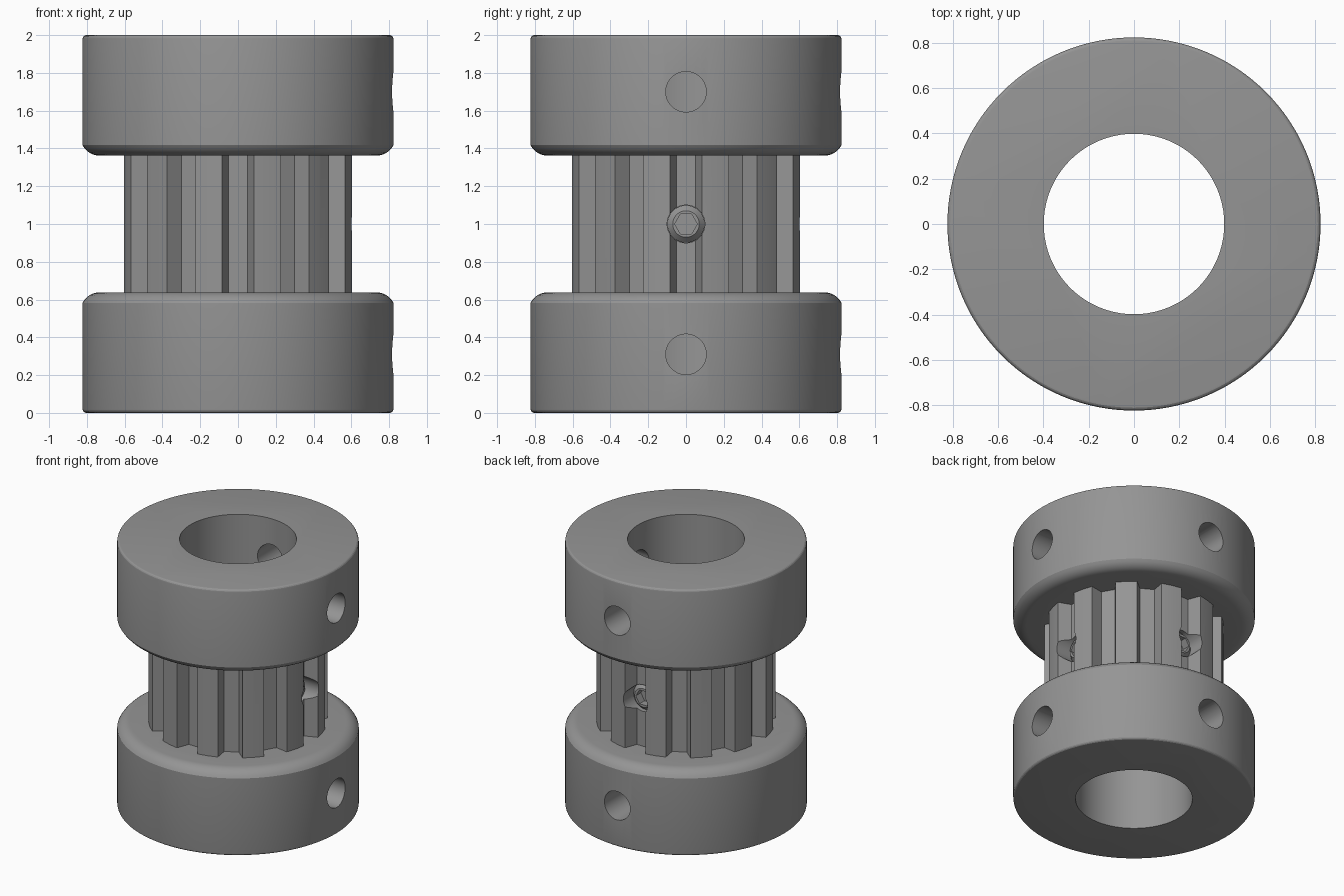
import bpy, bmesh, math
from mathutils import Matrix

if "Cube" in bpy.data.objects:
    bpy.data.objects.remove(bpy.data.objects["Cube"])

SEG = 128          # sides of the large round parts
TEETH = 12

steel = bpy.data.materials.new("steel grey")
steel.diffuse_color = (0.30, 0.30, 0.30, 1)
steel.use_nodes = True
steel.node_tree.nodes["Principled BSDF"].inputs["Base Color"].default_value = steel.diffuse_color


def make_object(name, rings):
    """Closed solid skinned over a list of equally sized point rings."""
    bm = bmesh.new()
    loops = [[bm.verts.new(p) for p in ring] for ring in rings]
    n = len(loops[0])
    for a, b in zip(loops, loops[1:]):
        for i in range(n):
            j = (i + 1) % n
            bm.faces.new((a[i], a[j], b[j], b[i]))
    bm.faces.new(loops[0][::-1])
    bm.faces.new(loops[-1])
    bmesh.ops.recalc_face_normals(bm, faces=bm.faces)
    mesh = bpy.data.meshes.new(name)
    bm.to_mesh(mesh)
    bm.free()
    mesh.materials.append(steel)
    obj = bpy.data.objects.new(name, mesh)
    bpy.context.collection.objects.link(obj)
    return obj


def circle(r, z, n=SEG):
    return [(r * math.cos(2 * math.pi * i / n), r * math.sin(2 * math.pi * i / n), z)
            for i in range(n)]


def lathe(name, profile, n=SEG):
    return make_object(name, [circle(r, z, n) for r, z in profile])


def boolean(target, other, operation):
    mod = target.modifiers.new(operation, 'BOOLEAN')
    mod.operation, mod.solver, mod.object = operation, 'EXACT', other
    bpy.context.view_layer.objects.active = target
    bpy.ops.object.modifier_apply(modifier=mod.name)
    bpy.data.objects.remove(other)


def smooth(obj, angle):
    bpy.ops.object.select_all(action='DESELECT')
    obj.select_set(True)
    bpy.context.view_layer.objects.active = obj
    bpy.ops.object.shade_smooth_by_angle(angle=math.radians(angle))


# Flange profile: small rounded outer rim, larger crowned edge facing the teeth
R, H = 0.823, 0.638
profile = [(R - 0.02 + 0.02 * math.sin(t), 0.02 - 0.02 * math.cos(t))
           for t in [k * math.pi / 8 for k in range(5)]]
arc = math.acos(0.45)
profile += [(R - 0.0893 + 0.1 * math.sin(t), H - 0.1 + 0.1 * math.cos(t))
            for t in [arc * (1 - k / 6) for k in range(7)]]

# Toothed hub with trapezoid valleys
outline = []
for k in range(TEETH):
    a = 2 * math.pi * k / TEETH
    c, s = math.cos(a), math.sin(a)
    for x, y in [(0.604, -0.085), (0.512, -0.05), (0.512, 0.05), (0.604, 0.085)]:
        outline.append((x * c - y * s, x * s + y * c))
    mid = a + math.pi / TEETH
    outline.append((0.61 * math.cos(mid), 0.61 * math.sin(mid)))
body = make_object("pulley_body", [[(x, y, z) for x, y in outline] for z in (0.5, 1.5)])

boolean(body, lathe("lower_flange", profile), 'UNION')
boolean(body, lathe("upper_flange", [(r, 2 - z) for r, z in profile]), 'UNION')
boolean(body, lathe("bore_cutter", [(0.398, -0.2), (0.398, 2.2)]), 'DIFFERENCE')

# Radial screw holes on two sides at three heights
for turn in (0, math.pi / 2):
    for z, r in ((0.31, 0.107), (1.0, 0.1), (1.7, 0.107)):
        cutter = lathe("hole_cutter", [(r, 0.2), (r, 1.0)], 48)
        cutter.data.transform(Matrix.Translation((0, 0, z)) @ Matrix.Rotation(turn, 4, 'Z')
                              @ Matrix.Rotation(math.pi / 2, 4, 'Y'))
        boolean(body, cutter, 'DIFFERENCE')
smooth(body, 16)


# Set screws with chamfered ends and hexagon sockets
def hexagon(r, z, n=48):
    points = []
    for i in range(n):
        a = 2 * math.pi * i / n
        off = (a % (math.pi / 3)) - math.pi / 6
        d = r * math.cos(math.pi / 6) / math.cos(off)
        points.append((d * math.cos(a), d * math.sin(a), z))
    return points


for side, turn in (("right", 0), ("back", math.pi / 2)):
    screw = make_object("set_screw_" + side, [
        circle(0.099, 0.415, 48), circle(0.099, 0.48, 48), circle(0.07, 0.51, 48),
        hexagon(0.06, 0.51), hexagon(0.06, 0.45)])
    screw.data.transform(Matrix.Translation((0, 0, 1)) @ Matrix.Rotation(turn, 4, 'Z')
                         @ Matrix.Rotation(math.pi / 2, 4, 'Y')
                         @ Matrix.Rotation(math.pi / 2, 4, 'Z'))
    smooth(screw, 30)
